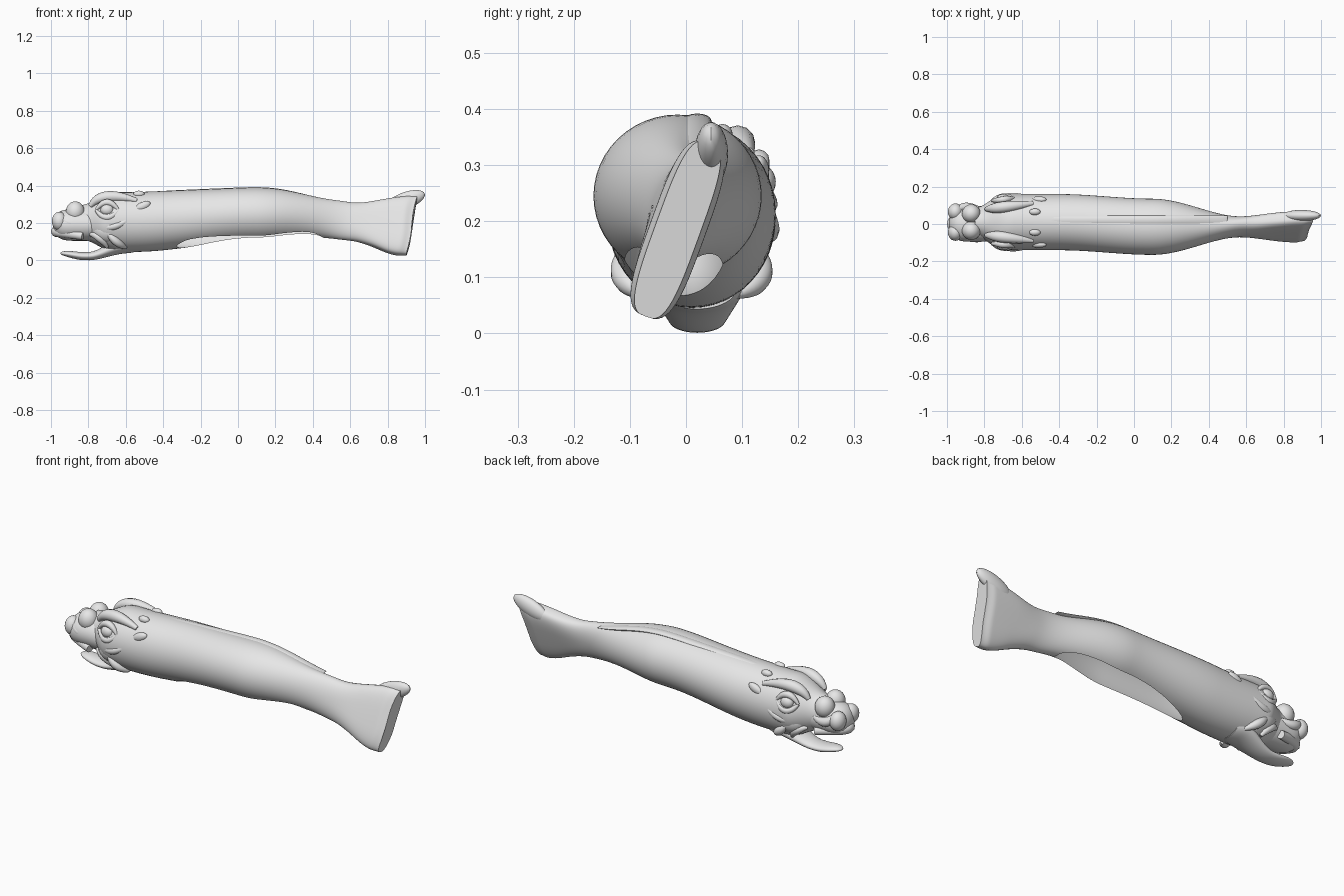
import bpy, bmesh
from math import sin, cos, pi, radians, sqrt, copysign
from mathutils import Vector, Euler

if "Cube" in bpy.data.objects:
    bpy.data.objects.remove(bpy.data.objects["Cube"])

GREY = (.8, .8, .8, 1)
grey = bpy.data.materials.new("plain grey")
grey.use_nodes = True
grey.diffuse_color = GREY
grey.node_tree.nodes["Principled BSDF"].inputs["Base Color"].default_value = GREY


def activate(obj):
    bpy.ops.object.select_all(action='DESELECT')
    obj.select_set(True)
    bpy.context.view_layer.objects.active = obj


def add_object(name, data):
    data.materials.append(grey)
    obj = bpy.data.objects.new(name, data)
    bpy.context.collection.objects.link(obj)
    activate(obj)
    return obj


def add_mesh(name, bm):
    mesh = bpy.data.meshes.new(name)
    bmesh.ops.recalc_face_normals(bm, faces=bm.faces)
    bm.to_mesh(mesh)
    bm.free()
    return add_object(name, mesh)


def smooth():
    bpy.ops.object.shade_smooth_by_angle(angle=radians(40))


def ramp(x, start, stop):
    """Ease from zero at start to one at stop."""
    t = max(0, min(1, (x - start) / (stop - start)))
    return t * t * (3 - 2 * t)


def plump(x, start, stop):
    """Full in the middle, rounded off quickly towards both ends."""
    t = (2 * x - start - stop) / (stop - start)
    return max(.05, sqrt(max(0, 1 - t ** 4)))


def loft(name, start, stop, section, rake=0, rings=60, sides=48):
    """Skin ovals along x; section(x) gives y, z, half width, half height, tilt."""
    bm = bmesh.new()
    previous = None
    for i in range(rings + 1):
        # rings crowd towards the rounded ends
        x = start + (stop - start) * (1 - cos(pi * i / rings)) / 2
        y, z, width, height, tilt = section(x)
        turn = radians(tilt)
        boxy = 1 - .4 * ramp(x, .5, .8)
        ring = []
        for k in range(sides):
            angle = 2 * pi * k / sides
            across = width * copysign(abs(cos(angle)) ** boxy, cos(angle))
            up = height * copysign(abs(sin(angle)) ** boxy, sin(angle))
            shift = rake * sin(angle) * ramp(x, .7, stop)
            ring.append(bm.verts.new((x + shift,
                                      y + across * cos(turn) + up * sin(turn),
                                      z + up * cos(turn) - across * sin(turn))))
        if previous:
            for k in range(sides):
                n = (k + 1) % sides
                bm.faces.new((previous[k], previous[n], ring[n], ring[k]))
        else:
            bm.faces.new(ring)
        previous = ring
    bm.faces.new(previous)
    return add_mesh(name, bm)


def blob(name, centre, size, turn=(0, 0, 0)):
    bm = bmesh.new()
    bmesh.ops.create_uvsphere(bm, u_segments=24, v_segments=14, radius=1)
    spin = Euler([radians(a) for a in turn]).to_matrix()
    for vert in bm.verts:
        vert.co = spin @ (vert.co * Vector(size)) + Vector(centre)
    add_mesh(name, bm)
    smooth()


def strand(name, begin, middle, end, thickness, taper=.6):
    """Rounded strand bent through three points, thinner at the tips."""
    begin, middle, end = Vector(begin), Vector(middle), Vector(end)
    handle = 2 * middle - (begin + end) / 2
    curve = bpy.data.curves.new(name, 'CURVE')
    curve.dimensions = '3D'
    curve.bevel_depth = thickness
    curve.use_fill_caps = True
    line = curve.splines.new('POLY')
    count = 16
    line.points.add(count)
    for i, point in enumerate(line.points):
        t = i / count
        spot = begin.lerp(handle, t).lerp(handle.lerp(end, t), t)
        point.co = (*spot, 1)
        point.radius = 1 - taper + taper * sin(pi * t)
    add_object(name, curve)
    bpy.ops.object.convert(target='MESH')
    smooth()


# Body from the snout root to the tail fin, flattening and tilting at the tail
def body_section(x):
    y = .01 - .025 * ramp(x, -.4, .1)
    z = .205 + .04 * ramp(x, -.6, .1) - .06 * ramp(x, .2, .9)
    width = .08 + .07 * ramp(x, -.84, -.7) - .1 * ramp(x, .1, .6)
    height = .09 + .07 * ramp(x, -.85, -.65) - .015 * ramp(x, -.5, 0)
    height += .06 * ramp(x, .6, .9) - .04 * ramp(x, .1, .5)
    return y, z, width * (1 - .2 * ramp(x, .88, .93)), height, 20 * ramp(x, .3, .75)


body = loft("body", -.85, .93, body_section, rake=.03, rings=90)


# Hollow belly, opening through a slot along the underside
def hollow_section(x):
    full = plump(x, -.53, .5)
    narrow = 1 - .3 * ramp(x, .1, .5)
    return -.02, .19, .1 * full * narrow, .13 * full, 0


hollow = loft("hollow_cutter", -.53, .5, hollow_section)
hollow.hide_render = True
cut = body.modifiers.new("hollow", 'BOOLEAN')
cut.operation = 'DIFFERENCE'
cut.solver = 'EXACT'
cut.object = hollow
activate(body)
bpy.ops.object.modifier_apply(modifier=cut.name)
smooth()
bpy.data.objects.remove(hollow)

# Raised upper lobe of the tail
blob("tail_upper_lobe", (.895, .045, .32), (.11, .03, .045), (0, -20, 0))


# Low fin following the line of the back
def fin_section(x):
    y, z, width, height, tilt = body_section(x)
    return .02, z + height - .01, .025, .012 * plump(x, -.55, .5), 0


loft("dorsal_fin", -.55, .5, fin_section, sides=16)
smooth()


# Blunt snout
def snout_section(x):
    full = plump(x, -.99, -.7)
    return 0, .19, .095 * full, .085 * full, 0


loft("snout", -.99, -.7, snout_section, rings=30)
smooth()


# Thin upturned lower jaw
def jaw_section(x):
    rise = ramp(x, -.8, -.6)
    tip = plump(x, -.95, -.5)
    curl = .015 * ramp(-x, .82, .95)
    return .02, .023 + .06 * rise + curl, (.05 + .035 * rise) * tip, (.022 + .025 * rise) * tip, 0


loft("lower_jaw", -.95, -.56, jaw_section, rings=30)
smooth()

# Rolled upper lip around the front of the snout
strand("upper_lip", (-.83, -.08, .13), (-.97, 0, .155), (-.83, .08, .13), .03, .3)

# Paired features on both sides of the head
for side, sign in (("right", -1), ("left", 1)):
    def at(x, out, z):
        return x, .01 + sign * out, z

    blob(side + "_eye", at(-.7, .125, .27), (.035, .025, .03))
    strand(side + "_upper_eyelid", at(-.76, .115, .27), at(-.7, .12, .31), at(-.64, .13, .27), .018)
    strand(side + "_lower_eyelid", at(-.76, .115, .27), at(-.7, .135, .23), at(-.64, .13, .27), .018)
    strand(side + "_brow", at(-.79, .07, .29), at(-.7, .08, .34), at(-.54, .1, .32), .03)
    blob(side + "_nostril", at(-.87, .045, .26), (.05, .05, .056))
    blob(side + "_lip_lobe", at(-.955, .055, .21), (.04, .045, .05))
    strand(side + "_nostril_curl", at(-.82, .07, .21), at(-.9, .08, .2), at(-.95, .06, .25), .024)
    blob(side + "_cheek", at(-.69, .075, .16), (.09, .065, .07))
    strand(side + "_cheek_fold", at(-.76, .1, .2), at(-.67, .135, .18), at(-.56, .13, .24), .02)
    strand(side + "_mouth_corner", at(-.79, .08, .14), at(-.74, .1, .12), at(-.7, .08, .07), .022)
    strand(side + "_whisker", at(-.7, .12, .15), at(-.65, .12, .1), at(-.6, .08, .07), .022)
    blob(side + "_ear", at(-.51, .12, .29), (.045, .018, .022), (0, -25, 0))
    blob(side + "_horn_bud", at(-.53, .055, .355), (.03, .018, .018))
